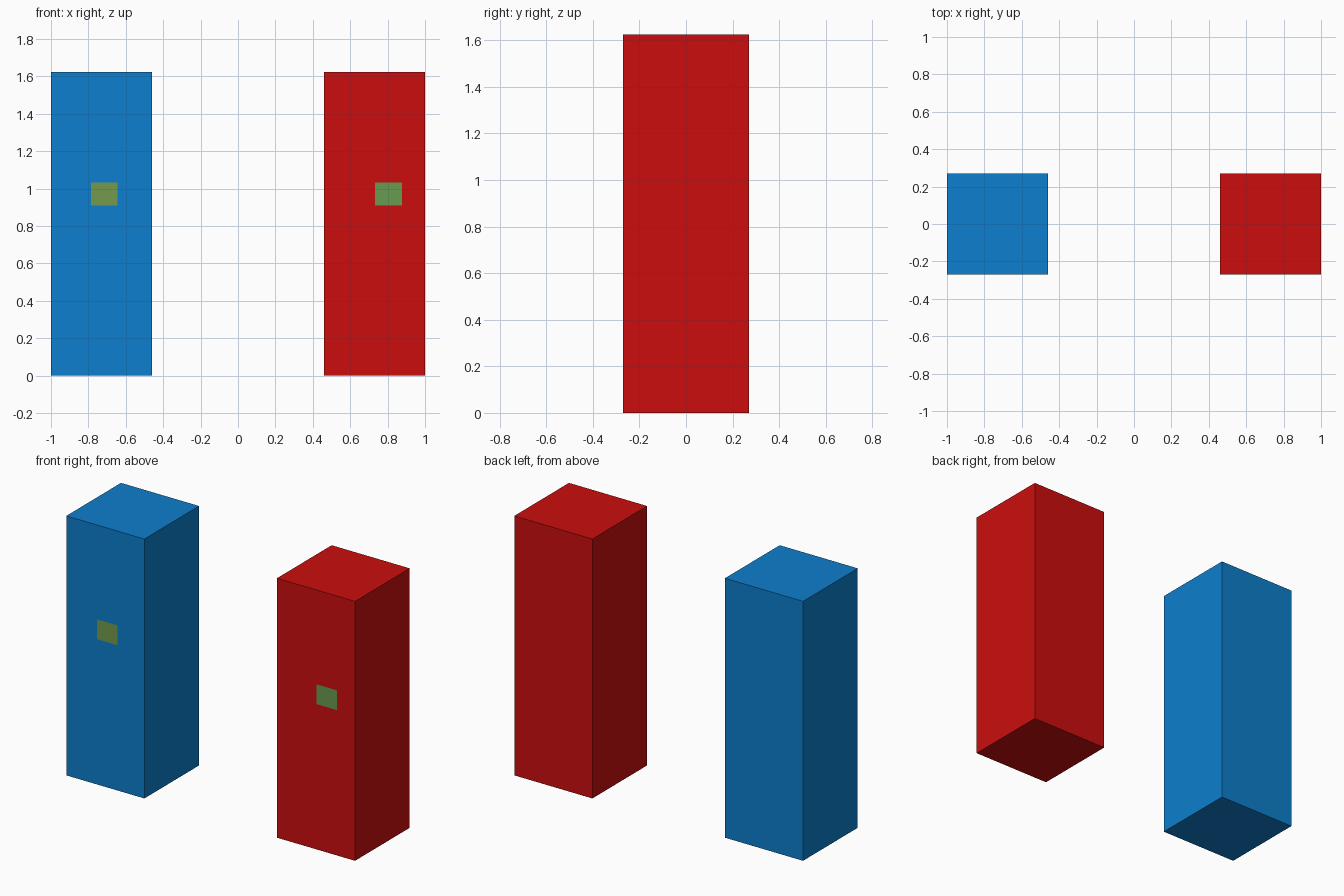
import bpy
from math import radians

if "Cube" in bpy.data.objects:
    bpy.data.objects.remove(bpy.data.objects["Cube"])

W, H = 0.541, 1.624          # pillar width and height
X = 1 - W / 2                # pillar centre distance from the middle


def linear(c):
    return c / 12.92 if c <= 0.04045 else ((c + 0.055) / 1.055) ** 2.4


def paint(obj, name, rgb):
    mat = bpy.data.materials.new(name)
    mat.diffuse_color = (*[linear(c / 255) for c in rgb], 1)
    mat.use_nodes = True
    mat.node_tree.nodes["Principled BSDF"].inputs["Base Color"].default_value = mat.diffuse_color
    obj.data.materials.append(mat)


def pillar(name, x, rgb):
    bpy.ops.mesh.primitive_cube_add(size=1, location=(x, 0, H / 2))
    obj = bpy.context.object
    obj.name = name
    obj.scale = (W, W, H)
    bpy.ops.object.transform_apply(location=False, rotation=False, scale=True)
    paint(obj, name + "_paint", rgb)


def panel(name, x, rgb):
    # flat patch just proud of the front face, facing -y
    bpy.ops.mesh.primitive_plane_add(size=1, location=(x, -W / 2 - 0.001, 0.972),
                                     rotation=(radians(90), 0, 0))
    obj = bpy.context.object
    obj.name = name
    obj.scale = (0.143, 0.124, 1)
    bpy.ops.object.transform_apply(location=False, rotation=True, scale=True)
    paint(obj, name + "_paint", rgb)


# Two square pillars
pillar("blue_pillar", -X, (13, 126, 205))
pillar("red_pillar", X, (204, 13, 13))

# Small green panels on the fronts
panel("blue_pillar_panel", -0.715, (116, 154, 76))
panel("red_pillar_panel", 0.804, (105, 155, 82))
